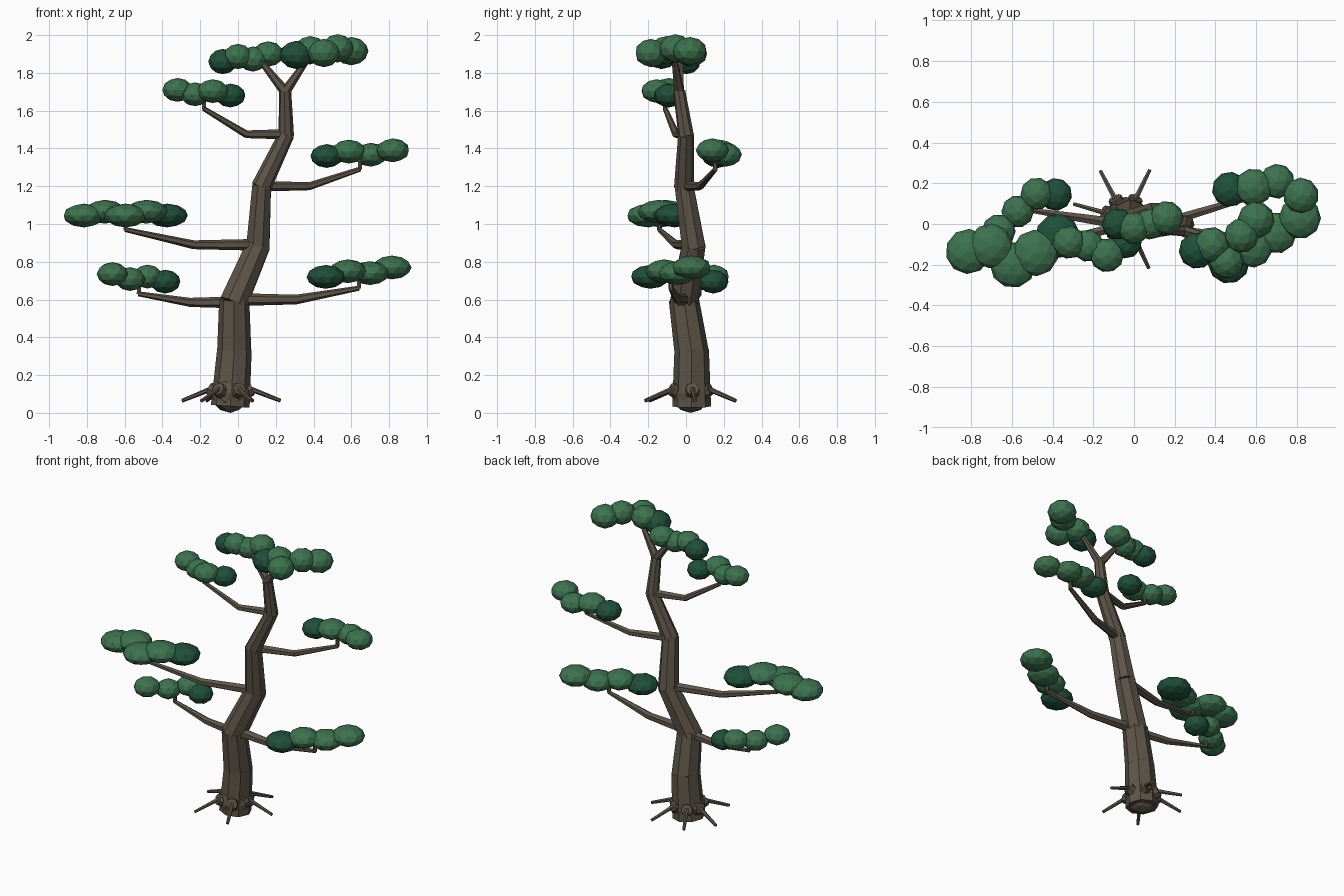
import bpy, bmesh, math, random
from mathutils import Vector, Matrix

random.seed(4)
cube = bpy.data.objects.get("Cube")
if cube:
    bpy.data.objects.remove(cube)


def material(name, red, green, blue):
    colour = (red, green, blue, 1)
    mat = bpy.data.materials.new(name)
    mat.use_nodes = True
    mat.diffuse_color = colour
    mat.node_tree.nodes["Principled BSDF"].inputs["Base Color"].default_value = colour
    return mat


bark = material("bark brown", 0.11, 0.09, 0.065)
leaf = material("leaf green", 0.046, 0.17, 0.078)
shade = material("deep leaf green", 0.014, 0.08, 0.042)


def finish(bm, name, materials):
    mesh = bpy.data.meshes.new(name)
    bm.to_mesh(mesh)
    bm.free()
    for mat in materials:
        mesh.materials.append(mat)
    bpy.context.collection.objects.link(bpy.data.objects.new(name, mesh))


def limb(name, points, radii, sides=6):
    """Chain of tapered, faceted segments along the points."""
    bm = bmesh.new()
    points = [Vector(point) for point in points]
    for start, end, wide, narrow in zip(points, points[1:], radii, radii[1:]):
        axis = end - start
        turn = axis.to_track_quat("Z", "Y").to_matrix().to_4x4()
        bmesh.ops.create_cone(bm, cap_ends=True, segments=sides,
                              radius1=wide, radius2=narrow,
                              depth=axis.length + narrow / 3,
                              matrix=Matrix.Translation((start + end) / 2) @ turn)
    finish(bm, name, [bark])


def leaf_pad(name, centre, span, sway, radius, height=0.063):
    """Row of faceted clumps along the span, each swayed in y; the first is dark."""
    bm = bmesh.new()
    for index, shift in enumerate(sway):
        along = index / (len(sway) - 1)
        spot = Vector(centre) + Vector(span) * (along - 0.5)
        spot.y += shift
        spot.z += 0.01 if index % 2 else -0.01
        size = radius * random.uniform(0.95, 1.05)
        place = (Matrix.Translation(spot)
                 @ Matrix.Rotation(random.uniform(-0.4, 0.4), 4, "Z")
                 @ Matrix.Diagonal((size, size, height, 1)))
        before = set(bm.faces)
        bmesh.ops.create_icosphere(bm, subdivisions=2, radius=1, matrix=place)
        for face in set(bm.faces) - before:
            face.material_index = 1 if index else 0
    finish(bm, name, [shade, leaf])


def branch(name, start, tip, thickness, span, sway, radius):
    """Branch that runs level, then rises to a twig carrying a leaf pad."""
    start, tip = Vector(start), Vector(tip)
    bend = start.lerp(tip, 0.48)
    bend.z = start.z
    pad_centre = tip + Vector((0, 0, 0.085))
    limb("branch_" + name, [start, bend, tip, pad_centre],
         [thickness, thickness * 0.75, 0.013, 0.01])
    leaf_pad("leaves_" + name, pad_centre, span, sway, radius)


# Trunk, tapering steadily with height
trunk_path = [(-0.04, 0.03, 0.05), (-0.02, 0.03, 0.32), (-0.02, -0.01, 0.59),
              (0.105, 0.04, 0.88), (0.125, -0.01, 1.2), (0.255, 0, 1.47),
              (0.25, -0.035, 1.7)]
limb("trunk", trunk_path, [0.105 - 0.043 * point[2] for point in trunk_path], sides=8)

# Fork at the top, with a leaf pad on each arm
crotch = trunk_path[-1]
limb("fork_right", [crotch, (0.13, -0.03, 1.85)], [0.028, 0.016])
limb("fork_left", [crotch, (0.36, -0.06, 1.86)], [0.028, 0.016])
leaf_pad("leaves_top_right", centre=(0.04, 0.015, 1.88), span=(0.24, 0.03, 0.02),
         sway=(0, -0.03, -0.02, 0), radius=0.08, height=0.067)
leaf_pad("leaves_top_left", centre=(0.455, -0.055, 1.915), span=(0.29, 0.15, 0.02),
         sway=(0, -0.01, -0.13, -0.04, 0), radius=0.088, height=0.075)

# Root ball
base = Vector((-0.04, 0.025, 0.105))
bm = bmesh.new()
bmesh.ops.create_icosphere(bm, subdivisions=2, radius=0.105, matrix=Matrix.Translation(base))
finish(bm, "root_ball", [bark])

# Ring of roots, each a thick knob with a thin rod
for index, angle in enumerate((5, 64, 118, 164, 235, 295)):
    outward = Matrix.Rotation(math.radians(angle), 3, "Z") @ Vector((1, 0, 0))
    lift = Vector((0, 0, 0.02))
    knob_end = base + outward * 0.11 + lift
    limb(f"root_knob_{index}", [base + outward * 0.06, knob_end], [0.045, 0.035], sides=8)
    limb(f"root_{index}", [knob_end, base + outward * 0.265 - lift * 2], [0.014, 0.01])

# Branches with their leaf pads, from the bottom up
branch("low_left", start=(0, -0.01, 0.6), tip=(0.64, -0.08, 0.66), thickness=0.034,
       span=(0.35, 0.22, 0.03), sway=(0, 0, 0, 0), radius=0.1)
branch("low_right", start=(0, -0.01, 0.585), tip=(-0.525, 0.07, 0.63), thickness=0.032,
       span=(-0.28, -0.17, 0.02), sway=(-0.01, 0.05, 0.02, -0.02), radius=0.08)
branch("middle_right", start=(0.1, 0.03, 0.89), tip=(-0.595, -0.14, 0.97), thickness=0.031,
       span=(-0.44, -0.07, 0), sway=(0.045, -0.02, -0.06, 0.05, 0.04), radius=0.11)
branch("middle_left", start=(0.13, 0, 1.2), tip=(0.645, 0.155, 1.29), thickness=0.028,
       span=(0.35, -0.03, 0.01), sway=(0, 0.02, 0.06, 0), radius=0.09)
branch("high_right", start=(0.25, 0, 1.475), tip=(-0.18, -0.11, 1.61), thickness=0.027,
       span=(-0.28, 0.02, 0.01), sway=(0.03, -0.04, 0, 0.01), radius=0.08)
